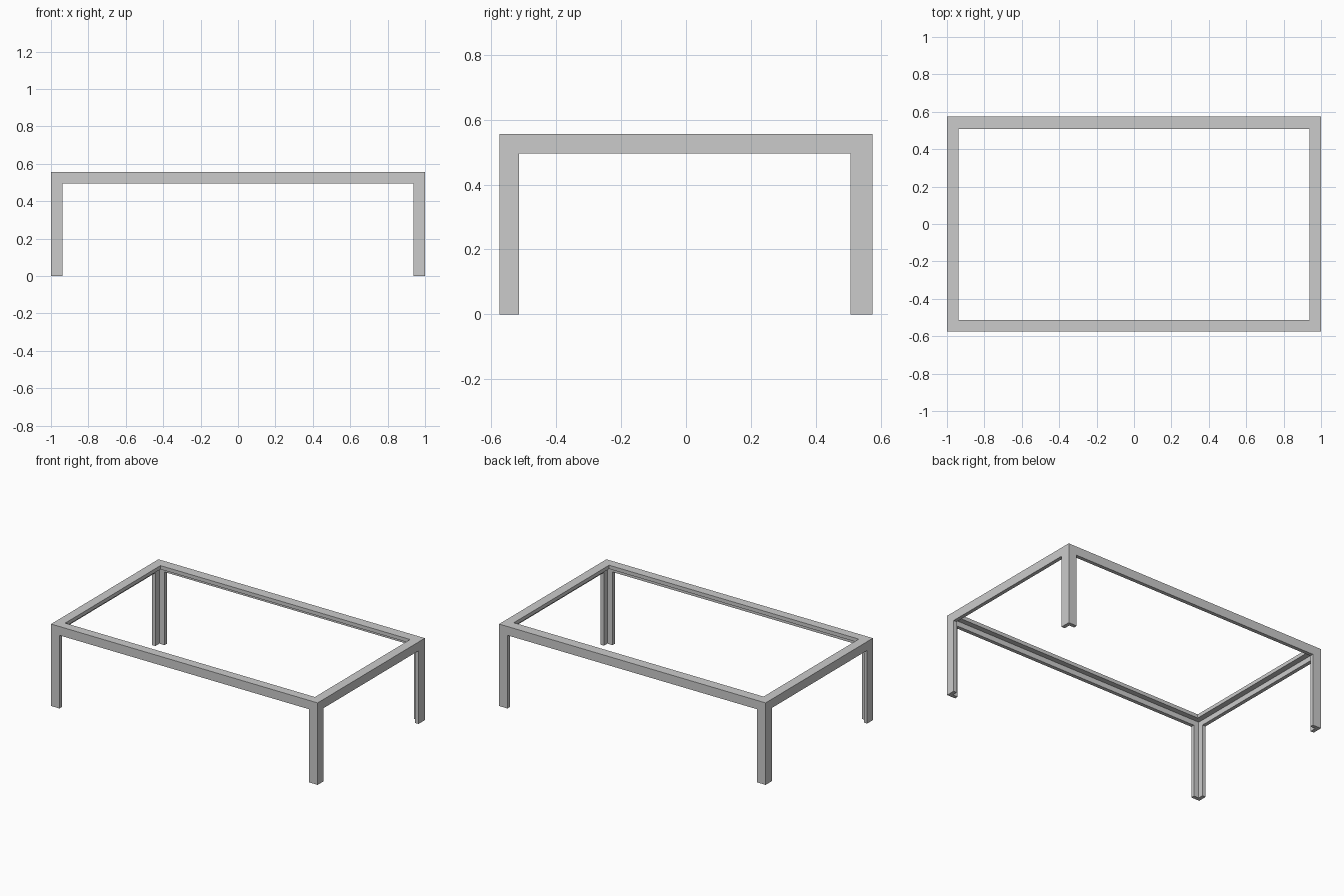
import bpy

if "Cube" in bpy.data.objects:
    bpy.data.objects.remove(bpy.data.objects["Cube"])

HX, HY, TOP, LOW = 1.0, 0.575, 0.556, 0.496   # half sizes, rail top and rail underside
T = 0.025                                    # thickness of the angle section
WX = 0.063                                   # flange width along x
WY = {-1: 0.061, 1: 0.068}                   # flange width along y (front, back)


def make_object(name, verts, faces):
    mesh = bpy.data.meshes.new(name)
    mesh.from_pydata(verts, [], faces)
    mesh.update()
    obj = bpy.data.objects.new(name, mesh)
    bpy.context.collection.objects.link(obj)
    return obj


# Top frame: angle section swept round the rectangle with mitred corners
# (inset: 0 = outer face, 1 = skirt inner face, 2 = flange edge)
profile = [(0, LOW), (0, TOP), (2, TOP), (2, TOP - T), (1, TOP - T), (1, LOW)]
corners = [(-1, -1), (1, -1), (1, 1), (-1, 1)]
verts, faces = [], []
for sx, sy in corners:
    for k, z in profile:
        ix = (0, T, WX)[k]
        iy = (0, T, WY[sy])[k]
        verts.append((sx * (HX - ix), sy * (HY - iy), z))
n = len(profile)
for c in range(4):
    d = (c + 1) % 4
    for i in range(n):
        j = (i + 1) % n
        faces.append((c * n + i, d * n + i, d * n + j, c * n + j))
make_object("top_frame", verts, faces)

# Legs: upright angle sections with the open side facing inwards
for sx, sy in corners:
    w = WY[sy]
    section = [(0, 0), (WX, 0), (WX, T), (T, T), (T, w), (0, w)]
    if sx * sy < 0:
        section.reverse()
    # coordinates measured inwards from the outer corner
    ring = [(sx * (HX - a), sy * (HY - b)) for a, b in section]
    verts = [(x, y, z) for z in (0, LOW) for x, y in ring]
    faces = [tuple(range(5, -1, -1)), tuple(range(6, 12))]
    faces += [(i, (i + 1) % 6, (i + 1) % 6 + 6, i + 6) for i in range(6)]
    name = ("front" if sy < 0 else "back") + ("_left" if sx < 0 else "_right") + "_leg"
    make_object(name, verts, faces)
